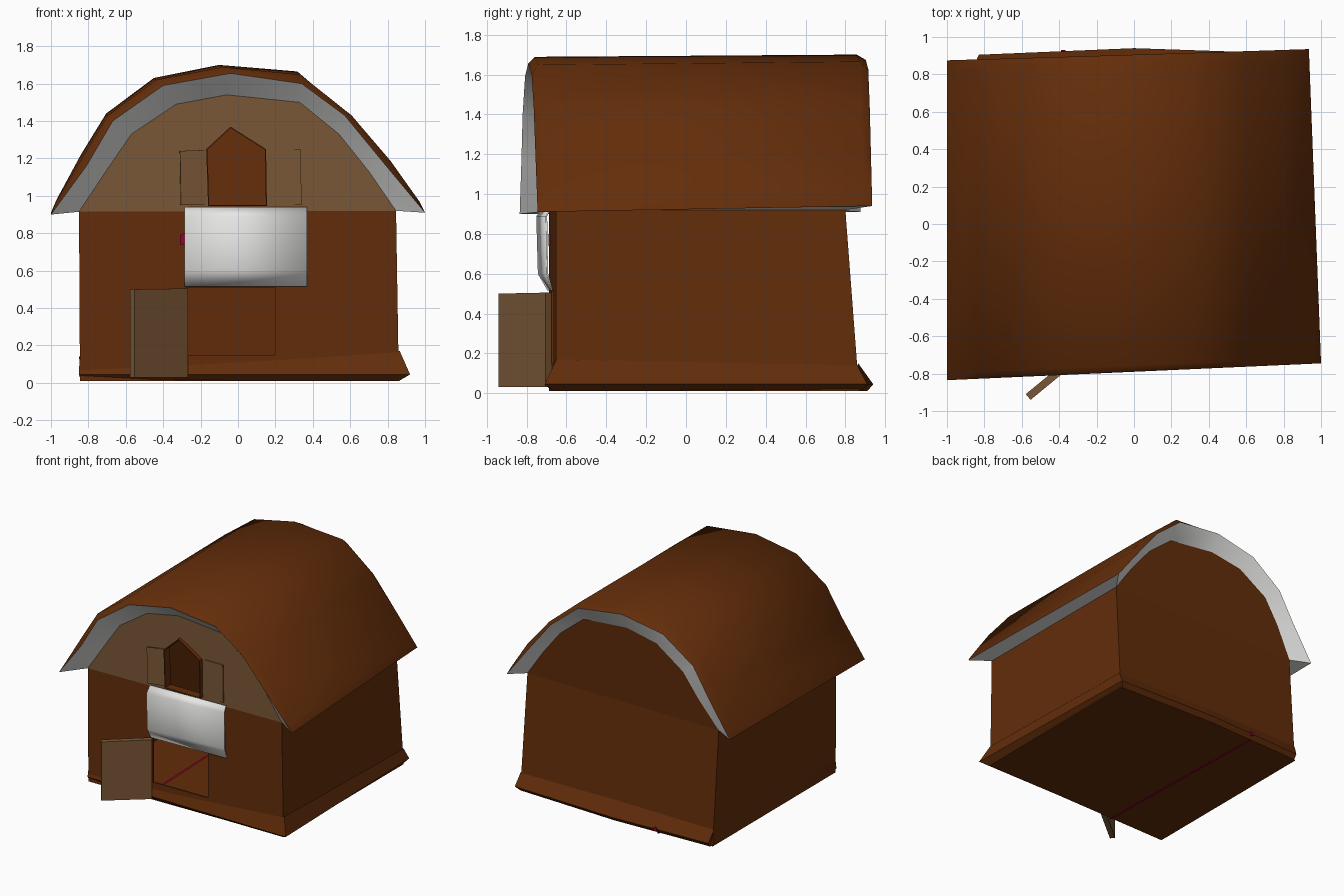
import bpy, bmesh, math

if "Cube" in bpy.data.objects:
    bpy.data.objects.remove(bpy.data.objects["Cube"])


def mat(name, r, g, b):
    m = bpy.data.materials.new(name)
    m.diffuse_color = (r, g, b, 1)
    m.use_nodes = True
    m.node_tree.nodes["Principled BSDF"].inputs["Base Color"].default_value = m.diffuse_color
    return m


BROWN = mat("barn brown", .125, .026, .003)
TAN = mat("light tan", .195, .097, .038)
WHITE = mat("trim white", .80, .80, .79)
RED = mat("ribbon red", .30, 0, .03)


def make(name, verts, faces, mats, idx=None, angle=35):
    """Mesh object from points and faces, normals outward, smooth by angle."""
    me = bpy.data.meshes.new(name)
    bm = bmesh.new()
    vs = [bm.verts.new(v) for v in verts]
    for i, f in enumerate(faces):
        face = bm.faces.new([vs[k] for k in f])
        face.material_index = idx[i] if idx else 0
    bmesh.ops.recalc_face_normals(bm, faces=bm.faces)
    bm.to_mesh(me)
    bm.free()
    for m in mats:
        me.materials.append(m)
    ob = bpy.data.objects.new(name, me)
    bpy.context.collection.objects.link(ob)
    if angle:
        bpy.ops.object.select_all(action='DESELECT')
        ob.select_set(True)
        bpy.context.view_layer.objects.active = ob
        bpy.ops.object.shade_smooth_by_angle(angle=math.radians(angle))
    return ob


def prism(name, outline, y0, y1, m):
    """Extrude an x-z outline from y0 to y1."""
    n = len(outline)
    verts = [(x, y, z) for y in (y0, y1) for x, z in outline]
    faces = [tuple(range(n)), tuple(range(n, 2 * n))]
    faces += [(i, (i + 1) % n, n + (i + 1) % n, n + i) for i in range(n)]
    return make(name, verts, faces, [m], angle=0)


# arch profiles: wall line, roof rim and raised roof surface
WALL = [(-.85, .915), (-.7, 1.14), (-.57, 1.33), (-.33, 1.49), (-.06, 1.54),
        (.33, 1.5), (.54, 1.33), (.7, 1.13), (.845, .92)]
RIM = [(-1, .9), (-.81, 1.16), (-.67, 1.4), (-.4, 1.59), (-.04, 1.655),
       (.34, 1.6), (.57, 1.43), (.8, 1.15), (1, .91)]
TOP = [(-.97, .98), (-.84, 1.22), (-.705, 1.44), (-.45, 1.63), (-.1, 1.7),
       (.33, 1.665), (.62, 1.43), (.82, 1.2), (.96, .99)]
WINDOW = [(-.16, .945), (.155, .945), (.15, 1.25), (-.04, 1.37), (-.17, 1.25)]
N = len(WALL)


def mix(a, b, t):
    return [(p[0] + (q[0] - p[0]) * t, p[1] + (q[1] - p[1]) * t) for p, q in zip(a, b)]


def front_y(x):
    return -.67 + .02 * x


def back_y(x, z):
    """Back wall leans out to the foot and bulges a little in the gable."""
    if z < .92:
        return .80 + .07 * (1 - z / .92)
    return .80 + min(1, (z - .92) / .3) * (.035 - .03 * x)


# hollow body with tan front gable
outline = [(-.845, .01)] + WALL + [(.86, .01)]
n = len(outline)
verts = [(x, front_y(x), z) for x, z in outline]
verts += [(x, back_y(x, z), z) for x, z in outline]
faces, idx = [], []
for s in (0, n):
    faces += [(s, s + 1, s + n - 2, s + n - 1), tuple(range(s + 1, s + n - 1))]
    idx += [0, 1 if s == 0 else 0]
for i in range(n):
    j = (i + 1) % n
    faces.append((i, j, n + j, n + i))
    idx.append(0)
body = make("barn_body", verts, faces, [BROWN, TAN], idx, angle=0)
sol = body.modifiers.new("thickness", 'SOLIDIFY')
sol.thickness, sol.offset = .02, -1

# door and window openings
cutters = [
    prism("door_cutter", [(-.28, .15), (.2, .15), (.2, .51), (-.28, .51)], -.9, -.5, BROWN),
    prism("window_cutter", WINDOW, -.9, -.5, BROWN)]
for c in cutters:
    b = body.modifiers.new(c.name, 'BOOLEAN')
    b.operation, b.solver, b.object = 'DIFFERENCE', 'EXACT', c
    c.hide_render = True
dg = bpy.context.evaluated_depsgraph_get()
cut = bpy.data.meshes.new_from_object(body.evaluated_get(dg))
body.modifiers.clear()
body.data = cut
for c in cutters:
    bpy.data.objects.remove(c)

# slim brown casing lining the window
k = len(WINDOW)
casing = make("window_casing", [(x, y, z) for y in (-.70, -.63) for x, z in WINDOW],
              [(i, (i + 1) % k, k + (i + 1) % k, k + i) for i in range(k)], [BROWN], angle=0)
casing.modifiers.new("thickness", 'SOLIDIFY').thickness = .008


# roof lofted front to back, white soffits underneath
def ring(profile, y, slope, right=1):
    return [(x * (right if x > 0 else 1), y + slope * x, z) for x, z in profile]


rings = [ring(WALL, -.67, .02), ring(RIM, -.79, .045),
         ring(mix(RIM, TOP, .75), -.755, .04), ring(TOP, .86, .03, .96),
         ring(mix(RIM, TOP, .4), .905, .03, .94), [(x, back_y(x, z), z) for x, z in WALL]]
rings[4][0] = (-1, .875, .91)
rings[4][-1] = (.935, .935, .94)
verts = [p for r in rings for p in r]
faces, idx = [], []
for k in range(5):
    for i in range(N - 1):
        a = k * N + i
        faces.append((a, a + 1, a + N + 1, a + N))
        idx.append(1 if k in (0, 4) else 0)
for e in (0, N - 1):  # eaves
    I0, R0, T0, T1, R1, I1 = (k * N + e for k in range(6))
    faces += [(R0, R1, T1, T0), (I0, I1, R1, R0)]
    idx += [0, 1]
make("roof", verts, faces, [BROWN, WHITE], idx, angle=50)

# flared skirt round the foot
low = [(-.85, -.69), (.92, -.71), (.88, .91), (0, .94), (-.83, .905)]
high = [(-.848, -.68), (.865, -.65), (.865, .86), (0, .865), (-.85, .86)]
base = [(-.84, -.67), (.86, -.66), (.85, .88), (0, .91), (-.83, .88)]
tops = [.12, .17, .14, .15, .14]
m = len(low)
verts = [(x, y, z) for pts, z in ((base, .01), (low, .045)) for x, y in pts]
verts += [(x, y, z) for (x, y), z in zip(high, tops)]
faces = [(k * m + i, k * m + (i + 1) % m, (k + 1) * m + (i + 1) % m, (k + 1) * m + i)
         for k in (0, 1) for i in range(m)] + [tuple(range(m))]
make("base_skirt", verts, faces, [BROWN], angle=0)

# gently bulged white panel above the doorway
verts, faces = [], []
for z, d in ((.94, .03), (.89, .085), (.6, .075), (.515, .015)):
    for x, f in ((-.285, .8), (.37, .4)):
        verts.append((x, front_y(x) - .008 - d * f, z))
faces = [(r * 2, r * 2 + 1, r * 2 + 3, r * 2 + 2) for r in range(3)]
panel = make("white_panel", verts, faces, [WHITE], angle=60)
panel.modifiers.new("thickness", 'SOLIDIFY').thickness = .008

# open door leaf
door = prism("open_door", [(0, .03), (.37, .03), (.37, .5), (0, .505)], -.02, .02, TAN)
door.location = (-.28, -.69, 0)
door.rotation_euler.z = math.atan2(-.23, -.28)

# window shutters: left one slightly ajar, right one flush
left = prism("left_shutter", [(0, .95), (-.14, .95), (-.145, 1.24), (0, 1.245)], -.004, .004, TAN)
left.location = (-.17, -.675, 0)
left.rotation_euler.z = math.radians(14)
prism("right_shutter", [(.175, .95), (.34, .95), (.335, 1.25), (.175, 1.25)], -.672, -.664, TAN)

# thin red ribbon under the floor, over the floor, up the back foot and by the panel
for name, z, y0, y1 in (("ribbon_under", .003, -.68, .9), ("ribbon_inside", .035, -.6, .8)):
    make(name, [(-.345, y0, z), (-.325, y0, z), (-.37, y1, z), (-.39, y1, z)],
         [(0, 1, 2, 3)], [RED], angle=0)
prism("ribbon_back", [(-.39, .03), (-.365, .03), (-.365, .06), (-.39, .06)], .922, .93, RED)
prism("ribbon_front", [(-.31, .74), (-.285, .74), (-.285, .8), (-.31, .79)], -.69, -.68, RED)
